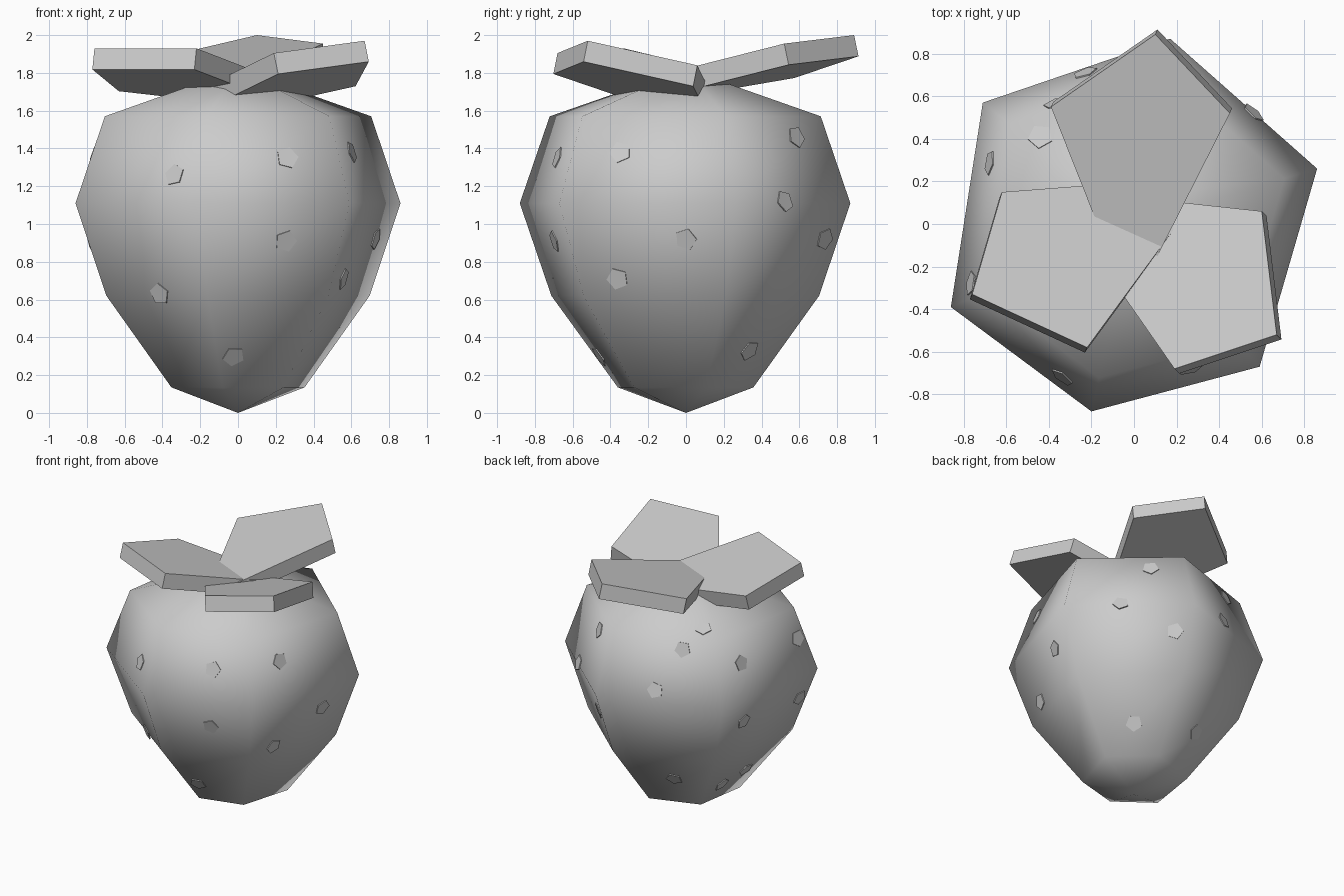
import bpy, bmesh, math
from mathutils import Vector
from mathutils.bvhtree import BVHTree

cube = bpy.data.objects.get("Cube")
if cube:
    bpy.data.objects.remove(cube)

grey = bpy.data.materials.new("plain_grey")
grey.use_nodes = True
colour = (0.6, 0.6, 0.6, 1)
grey.diffuse_color = colour
grey.node_tree.nodes["Principled BSDF"].inputs["Base Color"].default_value = colour


def finish(bm, name, smooth=False):
    bmesh.ops.recalc_face_normals(bm, faces=bm.faces[:])
    for f in bm.faces:
        f.smooth = smooth
    mesh = bpy.data.meshes.new(name)
    bm.to_mesh(mesh)
    bm.free()
    mesh.materials.append(grey)
    ob = bpy.data.objects.new(name, mesh)
    bpy.context.collection.objects.link(ob)
    return ob


# Berry body: one irregular hexagon scaled along a profile of (scale, height)
outline = [(.86, .26), (.17, .87), (-.71, .57), (-.86, -.39), (-.2, -.88), (.59, -.67)]
profile = [(.41, .135), (.81, .62), (1, 1.11), (.82, 1.57), (.15, 1.775)]
bm = bmesh.new()
rings = [[bm.verts.new((x * s, y * s, z)) for x, y in outline] for s, z in profile]
tip = bm.verts.new((0, 0, 0))
for i in range(6):
    j = (i + 1) % 6
    bm.faces.new((tip, rings[0][j], rings[0][i]))
    for low, high in zip(rings, rings[1:]):
        bm.faces.new((low[i], low[j], high[j], high[i]))
bm.faces.new(rings[-1])
bmesh.ops.recalc_face_normals(bm, faces=bm.faces[:])
surface = BVHTree.FromBMesh(bm)
finish(bm, "berry_body", True)


# Leaves: thick tilted pentagons, each lying in the plane of its first three corners
def leaf(name, corners, base, thickness=.115):
    a, b, c = [Vector(p) for p in corners]
    n = (b - a).cross(c - a).normalized()
    n = n if n.z > 0 else -n
    top = [a, b, c]
    for x, y in base:
        top.append(Vector((x, y, a.z - (n.x * (x - a.x) + n.y * (y - a.y)) / n.z)))
    bm = bmesh.new()
    face = bm.faces.new([bm.verts.new(p) for p in top])
    ext = bmesh.ops.extrude_face_region(bm, geom=[face], use_keep_orig=True)
    moved = [v for v in ext["geom"] if isinstance(v, bmesh.types.BMVert)]
    bmesh.ops.translate(bm, vec=-n * thickness, verts=moved)
    finish(bm, name)


leaf("back_leaf", [(.45, .52, 1.955), (.1, .89, 2), (-.39, .55, 1.885)],
     [(-.18, .02), (.11, -.15)])
leaf("right_leaf", [(-.62, .15, 1.815), (-.76, -.33, 1.93), (-.22, -.58, 1.93)],
     [(.22, .02), (.03, .2)])
leaf("left_leaf", [(.19, -.68, 1.905), (.67, -.52, 1.97), (.6, .06, 1.84)],
     [(-.04, .13), (-.18, -.15)])

# Seeds: thin pentagon plates at (bearing in degrees, height) on the body
seeds = [(232, .63), (245, 1.26), (267, .3), (291, 1.35), (290, .91), (327, .71),
         (0, .92), (330, 1.38), (43, 1.12), (60, 1.46), (50, .33), (137, 1.61),
         (123, 1.49), (108, 1.19), (72, .92), (115, .39), (158, .91), (161, .29),
         (157, 1.36), (200, 1.36), (200, .9), (186, .35)]
bm = bmesh.new()
for bearing, z in seeds:
    t = math.radians(bearing)
    out = Vector((math.cos(t), math.sin(t), 0))
    hit, n, _, _ = surface.ray_cast(out * 3 + Vector((0, 0, z)), -out)
    if hit is None:
        continue
    side = Vector((0, 0, 1)).cross(n).normalized()
    up = n.cross(side)
    ring = []
    for k in range(5):
        a = math.tau * k / 5 + t
        ring.append(hit + .06 * (math.cos(a) * side + math.sin(a) * up))
    front = [bm.verts.new(p + n * .006) for p in ring]
    back = [bm.verts.new(p - n * .002) for p in ring]
    bm.faces.new(front)
    bm.faces.new(back[::-1])
    for k in range(5):
        m = (k + 1) % 5
        bm.faces.new((back[k], back[m], front[m], front[k]))
finish(bm, "seeds")
